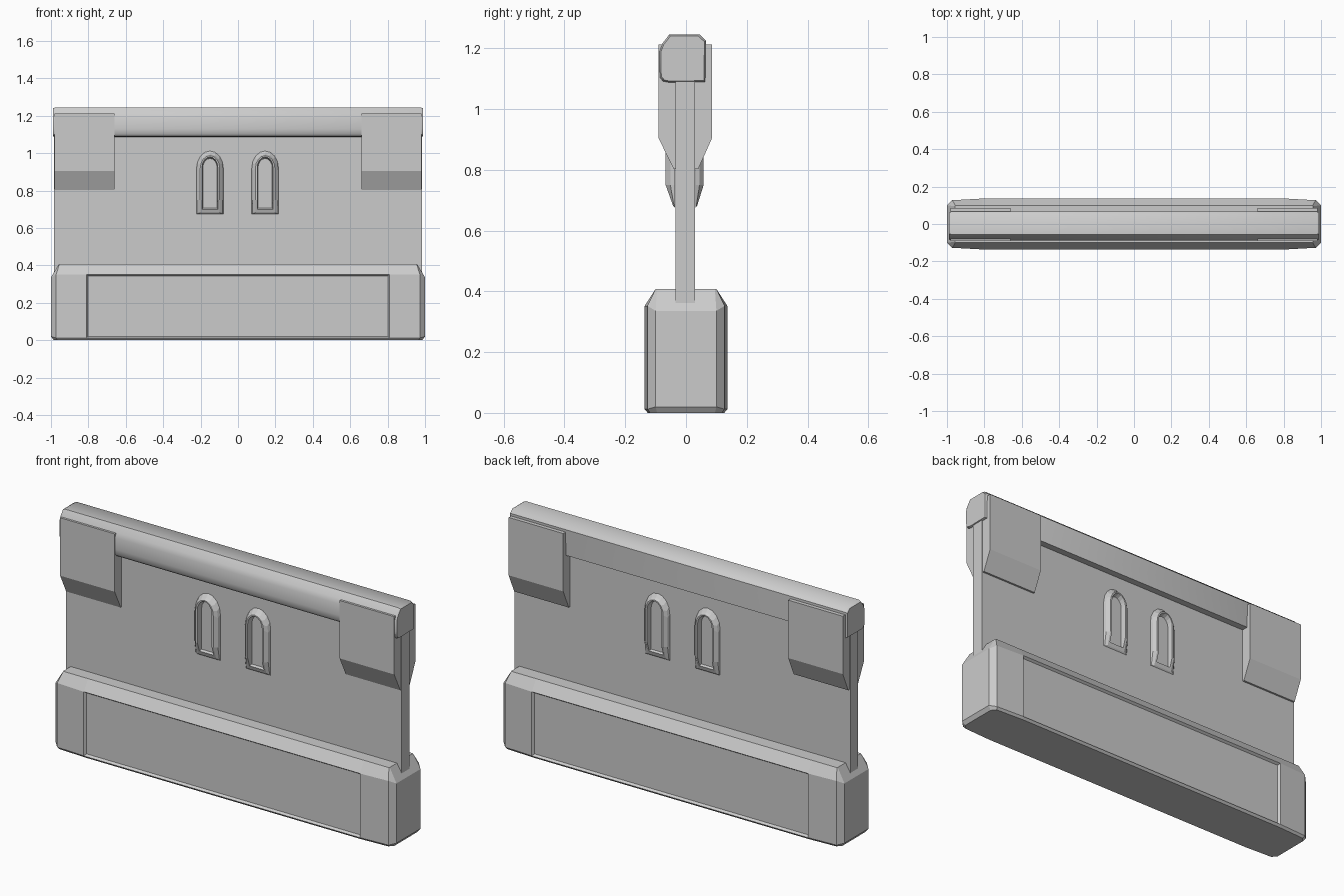
import bpy, bmesh, math

if "Cube" in bpy.data.objects:
    bpy.data.objects.remove(bpy.data.objects["Cube"])

grey = bpy.data.materials.new("concrete_grey")
grey.use_nodes = True
COLOUR = (0.6, 0.6, 0.6, 1)
grey.diffuse_color = COLOUR
grey.node_tree.nodes["Principled BSDF"].inputs["Base Color"].default_value = COLOUR


def finish(name, bm, smooth=None):
    """Turn a bmesh into a named object."""
    bmesh.ops.recalc_face_normals(bm, faces=bm.faces)
    mesh = bpy.data.meshes.new(name)
    bm.to_mesh(mesh)
    bm.free()
    mesh.materials.append(grey)
    ob = bpy.data.objects.new(name, mesh)
    bpy.context.collection.objects.link(ob)
    if smooth:
        bpy.ops.object.select_all(action='DESELECT')
        ob.select_set(True)
        bpy.context.view_layer.objects.active = ob
        bpy.ops.object.shade_smooth_by_angle(angle=math.radians(smooth))
    return ob


def loft(loops):
    """Join equal closed loops of points and cap both ends."""
    bm = bmesh.new()
    rings = [[bm.verts.new(p) for p in loop] for loop in loops]
    n = len(rings[0])
    for a, b in zip(rings, rings[1:]):
        for i in range(n):
            j = (i + 1) % n
            bm.faces.new((a[i], a[j], b[j], b[i]))
    bm.faces.new(rings[0])
    bm.faces.new(rings[-1])
    return bm


def extrude_x(profile, x0, x1):
    return loft([[(x, y, z) for y, z in profile] for x in (x0, x1)])


# Base: chamfered block with a sunken panel on each long side
def base_ring(z, end_z, end_x, end_y, corner_x, corner_y, panel_y):
    quarter = [(end_x, end_y, end_z), (corner_x, corner_y, z), (0.81, panel_y, z)]
    right = [(x, -y, h) for x, y, h in quarter]
    left = [(-x, y, h) for x, y, h in reversed(right)]
    front = right + left
    return front + [(x, -y, h) for x, y, h in reversed(front)]


bm = loft([
    base_ring(0, 0, 0.985, 0.095, 0.965, 0.118, 0.126),
    base_ring(0.012, 0.02, 1.0, 0.10, 0.972, 0.127, 0.136),
    base_ring(0.352, 0.336, 1.0, 0.10, 0.972, 0.127, 0.136),
    base_ring(0.408, 0.408, 0.957, 0.095, 0.955, 0.10, 0.10)])
bm.normal_update()
bmesh.ops.recalc_face_normals(bm, faces=bm.faces)
panels = [f for f in bm.faces
          if abs(f.normal.y) > 0.99 and f.calc_area() > 0.4]
bmesh.ops.inset_individual(bm, faces=panels, thickness=0.012, depth=-0.012)
finish("base", bm)

# Upright wall slab
finish("wall", extrude_x([(-0.035, 0.345), (0.03, 0.345),
                          (0.03, 1.12), (-0.035, 1.12)], -0.985, 0.985))

# Top rail: rounded towards the front, flat at the back, slightly tapered ends
rail = [(0.045, 1.245), (0.066, 1.225), (0.064, 1.088), (-0.055, 1.086),
        (-0.076, 1.09), (-0.086, 1.102), (-0.088, 1.13), (-0.088, 1.19),
        (-0.078, 1.215), (-0.055, 1.245)]


def rail_loop(x, s):
    return [(x, -0.01 + (y + 0.01) * s, 1.165 + (z - 1.165) * s) for y, z in rail]


finish("top_rail", loft([rail_loop(-0.99, 0.93), rail_loop(-0.978, 1),
                         rail_loop(0.978, 1), rail_loop(0.99, 0.93)]), 40)

# Corner brackets on both faces
for side, sx in (("left", 1), ("right", -1)):
    for face, sy, wall, out in (("front", -1, 0.03, 0.091), ("back", 1, 0.025, 0.086)):
        profile = [(wall, 0.802), (0.04, 0.802), (out, 0.905), (out, 1.212), (wall, 1.212)]
        finish(f"{face}_{side}_bracket",
               extrude_x([(sy * y, z) for y, z in profile], sx * 0.66, sx * 0.98))


# Arched lifting loops: raised rim around a recess, thinning to the bottom
def arch(half, bottom, top, cx, depth):
    spring = top - half * 1.3
    pts = [(-half, bottom), (-half, 0.75)]
    for i in range(9):
        a = math.pi * (1 - i / 8)
        pts.append((half * math.cos(a), spring + half * 1.3 * math.sin(a)))
    pts += [(half, 0.75), (half, bottom)]
    return [(cx + x, depth(z), z) for x, z in pts]


for side, cx in (("left", 0.145), ("right", -0.15)):
    for face, sy, wall, out in (("front", -1, 0.035, 0.067), ("back", 1, 0.03, 0.058)):
        def flat(z):
            return sy * (wall + 0.001)

        def rim(z):
            return sy * (wall + (out - wall) * min(1, (z - 0.66) / 0.09))

        finish(f"{face}_{side}_lifting_loop", loft([
            arch(0.072, 0.675, 1.012, cx, flat),
            arch(0.068, 0.677, 0.995, cx, lambda z: (flat(z) + rim(z)) / 2),
            arch(0.052, 0.682, 0.987, cx, rim),
            arch(0.042, 0.70, 0.98, cx, rim),
            arch(0.038, 0.706, 0.972, cx, flat)]))
